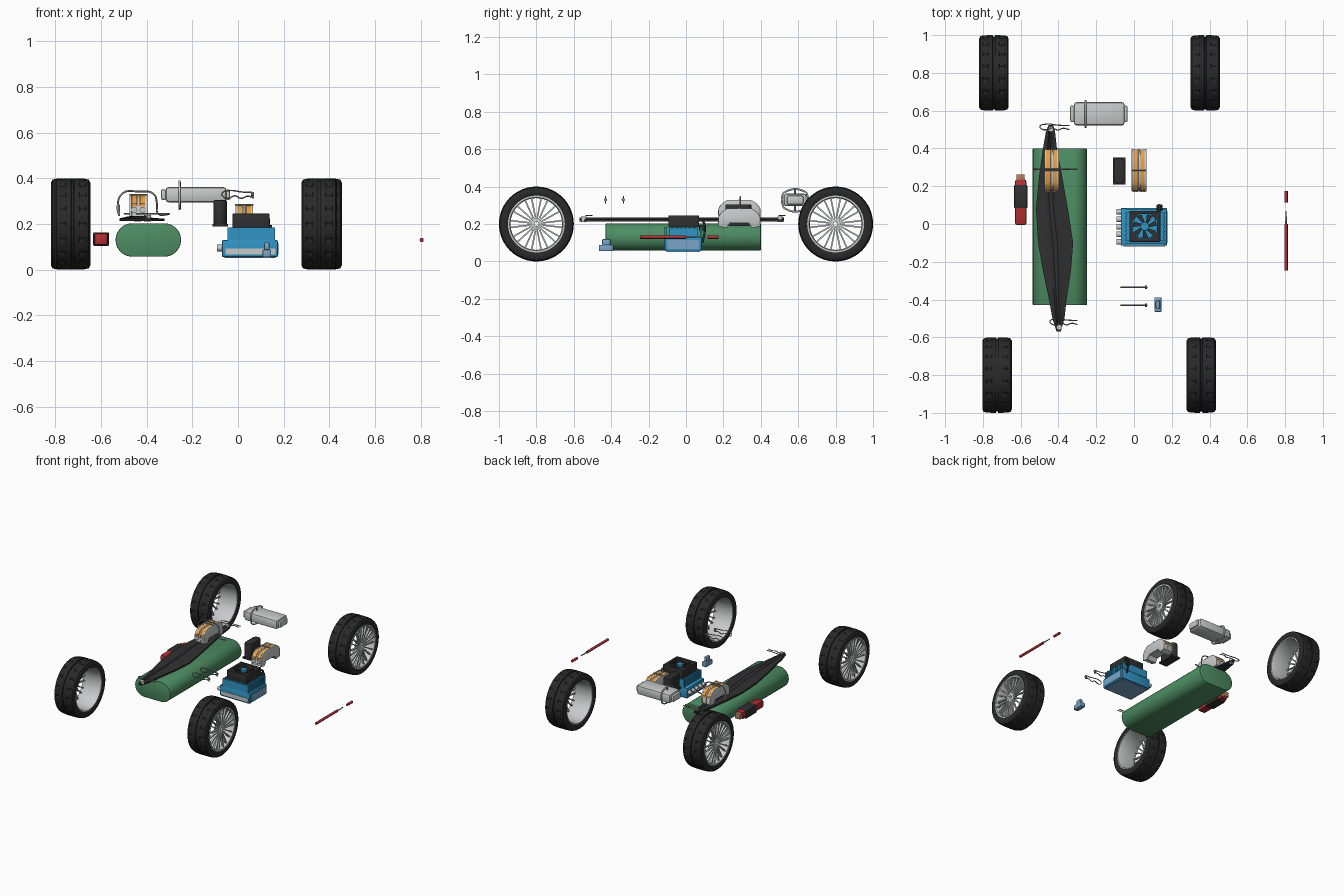
import bpy, bmesh, math
from mathutils import Vector, Matrix

cube = bpy.data.objects.get("Cube")
if cube:
    bpy.data.objects.remove(cube, do_unlink=True)


def material(name, r, g, b):
    m = bpy.data.materials.new(name)
    m.use_nodes = True
    m.diffuse_color = (r, g, b, 1)
    m.node_tree.nodes["Principled BSDF"].inputs["Base Color"].default_value = (r, g, b, 1)
    return m


RUBBER = material("rubber black", .022, .022, .022)
BLACK = material("plastic black", .03, .03, .032)
SILVER = material("silver grey", .58, .6, .6)
WIRE = material("wire grey", .3, .3, .3)
GREEN = material("pack green", .075, .27, .125)
BLUE = material("bright blue", .03, .3, .56)
PALE = material("pale blue", .2, .38, .58)
ORANGE = material("pad orange", .8, .35, .06)
RED = material("red", .45, .03, .035)
COPPER = material("copper", .5, .2, .12)


def add_mesh(name, bm, mat, smooth=True):
    bmesh.ops.recalc_face_normals(bm, faces=bm.faces)
    me = bpy.data.meshes.new(name)
    bm.to_mesh(me)
    bm.free()
    me.materials.append(mat)
    return place(name, me, smooth)


def place(name, me, smooth=True):
    ob = bpy.data.objects.new(name, me)
    bpy.context.collection.objects.link(ob)
    if smooth:
        bpy.ops.object.select_all(action='DESELECT')
        ob.select_set(True)
        bpy.context.view_layer.objects.active = ob
        bpy.ops.object.shade_smooth_by_angle(angle=math.radians(35))
    return ob


def box(name, x, y, z, mat, bevel=0.0):
    """Box from (low, high) ranges on each axis."""
    bm = bmesh.new()
    size = [b - a for a, b in (x, y, z)]
    mid = [(a + b) / 2 for a, b in (x, y, z)]
    bmesh.ops.create_cube(bm, size=1, matrix=Matrix.Translation(mid) @ Matrix.Diagonal((*size, 1)))
    if bevel:
        bmesh.ops.bevel(bm, geom=bm.edges[:], offset=bevel, segments=2, affect='EDGES', profile=.5)
    return add_mesh(name, bm, mat)


def prism(name, pts, axis, low, high, mat, bevel=0.0):
    """Outline extruded along an axis; points use the other two axes in order."""
    bm = bmesh.new()
    verts = []
    for a, b in pts:
        co = [a, b]
        co.insert("xyz".index(axis), low)
        verts.append(bm.verts.new(co))
    face = bm.faces.new(verts)
    step = [0, 0, 0]
    step["xyz".index(axis)] = high - low
    ext = bmesh.ops.extrude_face_region(bm, geom=[face])
    bmesh.ops.translate(bm, vec=step, verts=[v for v in ext["geom"] if isinstance(v, bmesh.types.BMVert)])
    if bevel:
        rims = [e for e in bm.edges if abs((e.verts[0].co - e.verts[1].co).dot(Vector(step))) < 1e-6]
        bmesh.ops.bevel(bm, geom=rims, offset=bevel, segments=2, affect='EDGES', profile=.5)
    return add_mesh(name, bm, mat)


def stadium(ca, cb, length, height, n=14):
    r, out = height / 2, []
    for side in (1, -1):
        for i in range(n + 1):
            t = math.pi * (i / n - .5)
            out.append((ca + side * (length / 2 - r + r * math.cos(t)), cb + side * r * math.sin(t)))
    return out


def rod(name, p, q, r1, r2, mat, n=20):
    p, q = Vector(p), Vector(q)
    bm = bmesh.new()
    m = Matrix.Translation((p + q) / 2) @ (q - p).to_track_quat('Z', 'Y').to_matrix().to_4x4()
    bmesh.ops.create_cone(bm, cap_ends=True, segments=n, radius1=r1, radius2=r2, depth=(q - p).length, matrix=m)
    return add_mesh(name, bm, mat)


def wire(name, pts, r, mat, closed=False):
    cu = bpy.data.curves.new(name, 'CURVE')
    cu.dimensions, cu.bevel_depth, cu.bevel_resolution, cu.resolution_u = '3D', r, 2, 5
    sp = cu.splines.new('BEZIER')
    sp.bezier_points.add(len(pts) - 1)
    for bp, co in zip(sp.bezier_points, pts):
        bp.co, bp.handle_left_type, bp.handle_right_type = co, 'AUTO', 'AUTO'
    sp.use_cyclic_u = closed
    cu.materials.append(mat)
    ob = bpy.data.objects.new(name, cu)
    bpy.context.collection.objects.link(ob)


def lathe(bm, profile, n, cut=lambda k, i: 0):
    """Closed (x, radius) profile turned around x; cut lowers chosen points."""
    rings = []
    for i in range(n):
        t = math.tau * i / n
        rings.append([bm.verts.new((x, (r - cut(k, i)) * math.cos(t), (r - cut(k, i)) * math.sin(t)))
                      for k, (x, r) in enumerate(profile)])
    m = len(profile)
    for i in range(n):
        a, b = rings[i], rings[(i + 1) % n]
        for k in range(m):
            bm.faces.new((a[k], a[(k + 1) % m], b[(k + 1) % m], b[k]))


# Tyre: rounded shoulders, centre groove and short cross slits
half = [(.07, .148), (.077, .16), (.078, .182), (.071, .194), (.058, .198), (.056, .198),
        (.03, .2), (.028, .2), (.006, .2), (.005, .193)]
tyre_profile = half + [(-x, r) for x, r in reversed(half)]
slits = (5, 6, 13, 14)
bm = bmesh.new()
lathe(bm, tyre_profile, 108, lambda k, i: .006 if k in slits and i % 6 < 1 else 0)
tyre = add_mesh("tyre", bm, RUBBER)

# Rim: open barrel, hub and ten forked spokes near the outer face
bm = bmesh.new()
lathe(bm, [(.076, .152), (.076, .143), (.06, .138), (-.05, .14), (-.073, .146), (-.073, .152)], 64)
lathe(bm, [(.066, .03), (.07, .024), (.07, .011), (.035, .011), (.035, .03)], 24)
for i in range(10):
    for side in (-1, 1):
        base = math.tau * i / 10
        a = Vector((.06, .025 * math.cos(base + side * .2), .025 * math.sin(base + side * .2)))
        b = Vector((.064, .145 * math.cos(base + side * .13), .145 * math.sin(base + side * .13)))
        turn = Matrix.Rotation(math.atan2(b.z - a.z, b.y - a.y), 4, 'X')
        bmesh.ops.create_cube(bm, size=1, matrix=Matrix.Translation((a + b) / 2) @ turn
                              @ Matrix.Diagonal((.014, (b - a).length, .008, 1)))
    t = math.tau * (i + .5) / 10
    bmesh.ops.create_cone(bm, cap_ends=True, segments=8, radius1=.004, radius2=.004, depth=.04, matrix=
                          Matrix.Translation((.05, .034 * math.cos(t), .034 * math.sin(t)))
                          @ Matrix.Rotation(math.pi / 2, 4, 'Y'))
rim = add_mesh("rim", bm, SILVER)
spots = {"rear_left": (.377, .8), "rear_right": (-.742, .8), "front_left": (.356, -.8), "front_right": (-.725, -.8)}
for label, (x, y) in spots.items():
    for part in (tyre, rim):
        ob = bpy.data.objects.new(label + "_" + part.name, part.data)
        ob.location = (x, y, .2)
        ob.rotation_euler.z = 0 if x > 0 else math.pi
        bpy.context.collection.objects.link(ob)
for part in (tyre, rim):
    bpy.data.objects.remove(part, do_unlink=True)

# Long green pack
prism("green_pack", stadium(-.393, .13, .287, .146), 'y', -.43, .4, GREEN, .004)

# Black leaf-shaped arm with folded ridges
stations = [(.525, -.452, -.428), (.49, -.466, -.418), (.4, -.482, -.408), (.25, -.503, -.38), (.08, -.519, -.35),
            (-.1, -.508, -.322), (-.25, -.482, -.334), (-.4, -.45, -.357), (-.5, -.432, -.368), (-.57, -.41, -.388)]
bm = bmesh.new()
rows = []
for y, a, b in stations:
    section = [(0, .213), (0, .225), (.3, .236), (.42, .228), (.55, .236), (.68, .228), (1, .223), (1, .213)]
    rows.append([bm.verts.new((a + (b - a) * u, y, z)) for u, z in section])
for p, q in zip(rows, rows[1:]):
    for k in range(8):
        bm.faces.new((p[k], p[(k + 1) % 8], q[(k + 1) % 8], q[k]))
bm.faces.new(rows[0])
bm.faces.new(rows[-1])
add_mesh("leaf_arm", bm, BLACK)
for name, x, y in (("rear", -.44, .503), ("front", -.396, -.547)):
    rod(name + "_arm_eyelet", (x, y, .212), (x, y, .24), .015, .015, SILVER)


# Wire clips: a ring end, a straight leg and a wavy leg
def clip(name, x, y, z, length, spread, upright):
    shape = [(1, .4), (.3, .5), (-.6, .8), (-1, .2), (-.9, -.6), (-.55, -.8), (-.2, -.3), (.2, -.9), (.6, -.4), (1, -.8)]
    pts = [(x + u * length / 2, y + (0 if upright else v * spread), z + (v * spread if upright else 0))
           for u, v in shape]
    wire(name, pts, .003, WIRE)


clip("rear_arm_clip", -.42, .514, .245, .155, .018, False)
clip("front_arm_clip", -.372, -.518, .245, .145, .018, False)
for i, y in enumerate((-.335, -.43)):
    clip("loose_clip_%d" % (i + 1), 0, y, .33, .14, .02, True)
    rod("clip_end_%d" % (i + 1), (.058, y, .33), (.07, y, .33), .009, .009, WIRE, 10)

# Two calipers with twin orange strips
for name, cx, base in (("right_caliper", -.436, .222), ("left_caliper", .027, .178)):
    def arch(s, lift=0.0):
        return [(.285 + u * s, base + v * s + lift) for u, v in
                ((-.112, .01), (-.112, .06), (-.095, .085), (-.065, .106), (.065, .106), (.095, .085),
                 (.112, .06), (.112, .01), (.07, 0), (.05, .03), (-.05, .03), (-.07, 0))]
    prism(name + "_body", arch(.94), 'x', cx - .034, cx + .034, SILVER)
    for side in (-1, 0, 1):
        w = .005
        prism(name + "_rib_%d" % (side + 2), arch(1), 'x', cx + side * .034 - w, cx + side * .034 + w, SILVER, .002)
    for side in (-1, 1):
        x = cx + side * .018
        prism(name + "_strip_%d" % (side + 2), [(.285 + u, base + v) for u, v in
              ((-.109, .055), (-.109, .068), (-.092, .088), (-.064, .104), (.064, .104), (.092, .088),
               (.109, .068), (.109, .055))], 'x', x - .011, x + .011, ORANGE)
        rod(name + "_piston_%d" % (side + 2), (x, .17, base + .04), (x, .2, base + .04), .013, .013, SILVER)
    rod(name + "_pin", (cx - .04, .285, base + .106), (cx + .04, .285, base + .106), .004, .004, WIRE, 10)
wire("caliper_spring", [(-.52, .29, .235), (-.528, .29, .27), (-.505, .29, .335), (-.436, .29, .342),
     (-.37, .29, .332), (-.355, .29, .29), (-.35, .29, .245), (-.3, .29, .243)], .004, WIRE)
rod("spring_bead", (-.523, .29, .25), (-.523, .29, .285), .007, .007, SILVER, 10)

# Black pad block beside the left caliper
prism("pad_block", [(a, b) for b, a in stadium(.28, -.078, .14, .058)], 'z', .195, .305, BLACK, .006)
box("pad_plate", (-.112, -.044), (.21, .352), (.19, .2), BLACK)

# Silver canister with clamp band and end caps
box("canister", (-.318, -.05), (.522, .645), (.295, .362), SILVER, .014)
for name, a, b in (("right", -.338, -.316), ("left", -.052, -.034)):
    box(name + "_canister_cap", (a, b), (.54, .627), (.305, .352), SILVER, .008)
ring = [(.515, .31), (.515, .35), (.53, .372), (.637, .372), (.65, .35), (.65, .31), (.637, .282), (.53, .282)]
wire("canister_band", [(-.256, y, z) for y, z in ring], .005, SILVER, True)
rod("band_bolt", (-.256, .583, .265), (-.256, .583, .383), .006, .006, WIRE, 10)

# Blue speed controller: base, finned heat sink, fan
box("controller_base", (-.07, .175), (-.115, .085), (.055, .13), BLUE, .006)
box("controller_bottom", (-.06, .165), (-.105, .075), (.05, .056), PALE)
box("front_label", (-.055, .165), (-.118, -.11), (.066, .092), SILVER)
box("side_label", (.17, .178), (-.1, .07), (.066, .115), PALE)
box("heat_sink", (-.04, .155), (-.09, .06), (.13, .178), BLUE)
for i in range(9):
    y = -.108 + i * .0235
    box("heat_sink_fin_%d" % (i + 1), (-.045, .163), (y - .006, y + .006), (.128, .185), BLUE)
FX, FY = .057, -.012
for i in range(4):
    t = i * math.pi / 2
    c, s = round(math.cos(t)), round(math.sin(t))
    wx, wy = (.009, .08) if c else (.08, .009)
    mx, my = FX + c * .073, FY + s * .073
    box("fan_wall_%d" % (i + 1), (mx - wx, mx + wx), (my - wy, my + wy), (.183, .245), BLACK, .003)
    mx, my = FX + (c - s) * .056, FY + (c + s) * .056
    prism("fan_corner_%d" % (i + 1), [(mx - (c - s) * .03, my + (c + s) * .012), (mx + (c - s) * .012, my + (c + s) * .012),
          (mx + (c - s) * .012, my - (c + s) * .03)], 'z', .183, .243, BLACK)
rod("fan_hub", (FX, FY, .183), (FX, FY, .242), .022, .022, BLUE, 24)
rod("fan_floor", (FX, FY, .182), (FX, FY, .19), .066, .066, BLUE, 24)
for i in range(7):
    t = math.tau * i / 7
    prism("fan_blade_%d" % (i + 1), [(FX + r * math.cos(t + d), FY + r * math.sin(t + d)) for r, d in
          ((.02, -.25), (.064, .05), (.064, .5), (.02, .35))], 'z', .222, .228, BLACK)
for i in range(5):
    y = .065 - i * .04
    rod("terminal_%d" % (i + 1), (-.092, y, .095), (-.06, y, .095), .015, .015, SILVER, 14)
box("fan_plug", (.12, .15), (.07, .102), (.165, .195), BLACK, .003)
wire("fan_lead", [(.135, .06, .22), (.135, .09, .215), (.135, .1, .17), (.14, .088, .1)], .006, BLACK)

# Small pale blue switch
box("switch_body", (.108, .145), (-.465, -.388), (.055, .088), PALE, .004)
box("switch_lever", (.115, .138), (-.448, -.405), (.085, .12), PALE, .006)

# Red cell with black sleeve
box("red_cell", (-.63, -.57), (-.005, .235), (.108, .16), RED, .01)
box("cell_sleeve", (-.635, -.565), (.083, .207), (.104, .163), BLACK, .006)
box("cell_tip", (-.622, -.579), (.23, .262), (.115, .153), COPPER, .004)

# Thin red driver
rod("driver_handle", (.805, -.245, .13), (.805, 0, .13), .009, .009, RED, 12)
rod("driver_shaft", (.805, 0, .13), (.805, .07, .13), .005, .003, WIRE, 10)
rod("driver_cap", (.805, .115, .13), (.805, .175, .13), .009, .009, RED, 12)
